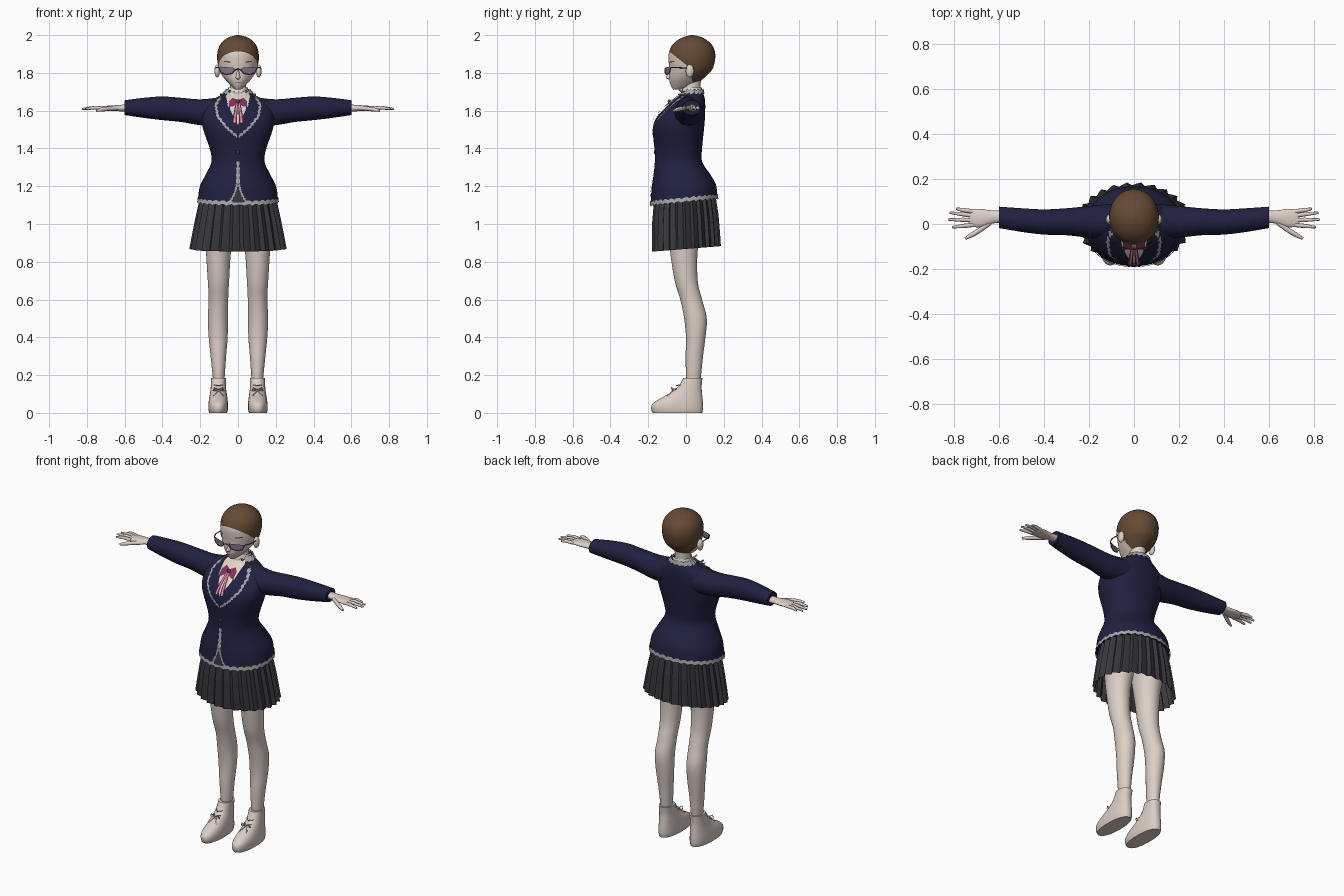
import bpy, bmesh, math
from mathutils import Vector
from mathutils.bvhtree import BVHTree

if "Cube" in bpy.data.objects:
    bpy.data.objects.remove(bpy.data.objects["Cube"])


def material(name, *rgb):
    m = bpy.data.materials.new(name)
    m.use_nodes = True
    m.diffuse_color = (*rgb, 1)
    m.node_tree.nodes["Principled BSDF"].inputs["Base Color"].default_value = (*rgb, 1)
    return m


SKIN = material("skin", .72, .63, .57)
SHOE = material("shoe_beige", .70, .61, .55)
HAIR = material("brown_hair", .13, .068, .035)
NAVY = material("navy", .014, .015, .05)
GREY = material("charcoal", .038, .038, .046)
TRIM = material("trim_grey", .38, .38, .42)
CREAM = material("cream_shirt", .74, .66, .58)
PLUM = material("plum", .22, .03, .10)
PINK = material("pale_pink", .62, .36, .42)
LENS = material("lens_mauve", .20, .18, .23)


def finish(name, bm, mat, mirror=False, smooth=True):
    bmesh.ops.recalc_face_normals(bm, faces=bm.faces)
    me = bpy.data.meshes.new(name)
    bm.to_mesh(me)
    bm.free()
    me.materials.append(mat)
    ob = bpy.data.objects.new(name, me)
    bpy.context.collection.objects.link(ob)
    me.polygons.foreach_set("use_smooth", [smooth] * len(me.polygons))
    if smooth:
        me.set_sharp_from_angle(angle=math.radians(50))
    if mirror:
        ob.modifiers.new("mirror", "MIRROR")
    return ob


def sym(z, half, *rest):
    return (z, -half, half, *rest)


def spline_rows(rows, steps):
    """Catmull-Rom blend between section rows."""
    rows = [tuple(r) + (0,) * (6 - len(r)) for r in rows]
    out = []
    for i in range(len(rows) - 1):
        p = [rows[max(i - 1, 0)], rows[i], rows[i + 1], rows[min(i + 2, len(rows) - 1)]]
        for k in range(steps):
            t = k / steps
            out.append([b + .5 * t * (c - a + t * (2 * a - 5 * b + 4 * c - d + t * (3 * (b - c) + d - a)))
                        for a, b, c, d in zip(*p)])
    return out + [rows[-1]]


def loft(name, rows, mat, along_x=False, sides=32, steps=4, square=1.0, pleat=0, wave=0,
         caps=True, mirror=False, smooth=True):
    """Rows are (position, u_min, u_max, v_min, v_max, tilt)."""
    bm = bmesh.new()
    rings = []
    for t, u0, u1, v0, v1, tilt in spline_rows(rows, steps):
        ring = []
        for i in range(sides):
            a = math.tau * i / sides
            c, s = math.cos(a), math.sin(a)
            k = 1 - pleat * (i % 3) / 2
            u = (u0 + u1) / 2 + (u1 - u0) / 2 * k * math.copysign(abs(c) ** square, c)
            v = (v0 + v1) / 2 + (v1 - v0) / 2 * k * math.copysign(abs(s) ** square, s)
            w = t + tilt * v + wave * math.sin(i * 2.1)
            ring.append(bm.verts.new((w, u, v) if along_x else (u, v, w)))
        rings.append(ring)
    for a, b in zip(rings, rings[1:]):
        for i in range(sides):
            j = (i + 1) % sides
            bm.faces.new((a[i], a[j], b[j], b[i]))
    if caps:
        bm.faces.new(rings[0])
        bm.faces.new(rings[-1])
    return finish(name, bm, mat, mirror, smooth)


def tube(name, paths, radius, mat, mirror=False, taper=1.0):
    cu = bpy.data.curves.new(name, "CURVE")
    cu.dimensions = "3D"
    cu.bevel_depth, cu.bevel_resolution, cu.use_fill_caps = radius, 2, True
    for path in paths:
        sp = cu.splines.new("POLY")
        sp.points.add(len(path) - 1)
        for p, co in zip(sp.points, path):
            p.co = (*co, 1)
        sp.points[-1].radius = taper
    tmp = bpy.data.objects.new(name, cu)
    bm = bmesh.new()
    bm.from_mesh(tmp.to_mesh())
    bpy.data.objects.remove(tmp)
    return finish(name, bm, mat, mirror)


def front_of(ob):
    """Returns the front depth of a surface at (x, z)."""
    me = ob.data
    tree = BVHTree.FromPolygons([v.co for v in me.vertices], [p.vertices for p in me.polygons])

    def depth(x, z):
        hit = tree.ray_cast(Vector((x, -1, z)), Vector((0, 1, 0)))[0]
        return (hit or tree.find_nearest(Vector((x, -.05, z)))[0]).y
    return depth


def resample(path, n):
    pts = [Vector(p) for p in path]
    return [a.lerp(b, k / n) for a, b in zip(pts, pts[1:]) for k in range(n)] + [pts[-1]]


def plate(name, edge_a, edge_b, mat, depth, lift=.004, n=6, across=4, mirror=False):
    """Thin sheet between two (x, z) lines, laid on a surface."""
    bm = bmesh.new()
    grid = []
    for a, b in zip(resample(edge_a, n), resample(edge_b, n)):
        pts = [a.lerp(b, k / across) for k in range(across + 1)]
        grid.append([bm.verts.new((p.x, depth(p.x, p.y) - lift, p.y)) for p in pts])
    for r, s in zip(grid, grid[1:]):
        for k in range(across):
            bm.faces.new((r[k], r[k + 1], s[k + 1], s[k]))
    bmesh.ops.remove_doubles(bm, verts=bm.verts, dist=1e-5)
    return finish(name, bm, mat, mirror)


def lace_trim(name, path, width, depth):
    """Ragged ribbon following a path on a surface."""
    pts = resample(path, 10)
    left, right = [], []
    for i, p in enumerate(pts):
        d = (pts[min(i + 1, len(pts) - 1)] - pts[max(i - 1, 0)]).normalized()
        side = Vector((-d.y, d.x)) * width
        left.append(p + side * (1 + .6 * math.sin(2.4 * i)))
        right.append(p - side * (1 + .6 * math.sin(1.7 * i)))
    plate(name, left, right, TRIM, depth, n=1, across=2, mirror=True)


def ball(name, mat, loc, size, mirror=False):
    bm = bmesh.new()
    bmesh.ops.create_uvsphere(bm, u_segments=16, v_segments=10, radius=1)
    bmesh.ops.scale(bm, vec=size, verts=bm.verts)
    bmesh.ops.translate(bm, vec=loc, verts=bm.verts)
    return finish(name, bm, mat, mirror)


# Head, with the hair cut in along two planes
head = loft("head", [sym(1.712, .014, -.068, -.02), sym(1.73, .036, -.079, .04), sym(1.76, .064, -.088, .08),
                     sym(1.79, .086, -.089, .115), sym(1.82, .1, -.088, .14), sym(1.86, .109, -.092, .152),
                     sym(1.90, .11, -.092, .155), sym(1.94, .1, -.078, .143), sym(1.97, .077, -.05, .115),
                     sym(1.99, .045, -.013, .08), sym(2.0, .006, .025, .04)], SKIN, sides=40)
head.data.materials.append(HAIR)
brow_line = (Vector((0, .01, 1.835)), Vector((0, .62, .78)))
nape_line = (Vector((0, .01, 1.835)), Vector((0, .96, .29)))
bm = bmesh.new()
bm.from_mesh(head.data)
for co, no in (brow_line, nape_line):
    bmesh.ops.bisect_plane(bm, geom=bm.verts[:] + bm.edges[:] + bm.faces[:], plane_co=co, plane_no=no)
for f in bm.faces:
    c = f.calc_center_median()
    f.material_index = int(any((c - co).dot(no) > 0 for co, no in (brow_line, nape_line)) and c.z > 1.735)
bm.to_mesh(head.data)
bm.free()
face = front_of(head)
loft("nose", [sym(1.764, .004, -.09, -.07), sym(1.774, .012, -.107, -.07), sym(1.79, .009, -.1, -.07),
              sym(1.825, .004, -.087, -.07)], SKIN, sides=12)
ball("ears", SKIN, (.11, .02, 1.81), (.015, .022, .034), True)
plate("eyebrows", [(.04, 1.861), (.075, 1.864)], [(.04, 1.853), (.075, 1.859)], HAIR, face, .002, mirror=True)
plate("mouth", [(-.016, 1.749), (.016, 1.749)], [(-.016, 1.746), (.016, 1.746)], PLUM, face, .002)
loft("neck", [sym(1.64, .05, -.02, .08), sym(1.70, .044, -.015, .075), sym(1.77, .044, -.02, .08)], SKIN)

# Glasses
def lens_depth(x, z):
    return -.112 + 3 * x * x


low_edge = [(.018, 1.815), (.03, 1.798), (.06, 1.791), (.09, 1.8), (.102, 1.828)]
plate("lenses", [(.018, 1.826), (.03, 1.829), (.06, 1.83), (.09, 1.83), (.102, 1.829)], low_edge, LENS,
      lens_depth, 0, mirror=True)
tube("glasses_frame", [[(x, lens_depth(x, z), z) for x, z in [(0, 1.82)] + low_edge]
                       + [(.115, -.05, 1.828), (.117, .03, 1.825)]], .003, PLUM, True)

# Jacket
jacket = loft("jacket", [sym(1.13, .212, -.187, .167, .1), sym(1.2, .202, -.182, .158, .06),
                         sym(1.26, .172, -.172, .13), sym(1.33, .14, -.165, .085), sym(1.4, .15, -.167, .085),
                         sym(1.5, .184, -.176, .095), sym(1.56, .192, -.158, .1), sym(1.62, .18, -.105, .102),
                         sym(1.66, .13, -.062, .1), sym(1.69, .075, -.025, .092), sym(1.705, .058, -.012, .088)],
              NAVY, sides=48, square=.92)
chest = front_of(jacket)
loft("sleeves", [(.1, -.06, .09, 1.52, 1.67), (.2, -.06, .08, 1.523, 1.66), (.3, -.05, .07, 1.54, 1.668),
                 (.4, -.047, .065, 1.55, 1.675), (.5, -.035, .07, 1.562, 1.668), (.6, -.018, .077, 1.577, 1.655)],
     NAVY, along_x=True, mirror=True)
loft("hem_trim", [sym(1.118, .216, -.191, .171, .1), sym(1.14, .213, -.189, .169, .1)], TRIM, sides=96,
     steps=1, square=.92, wave=.005, caps=False)
loft("neck_trim", [sym(1.69, .083, -.03, .098), sym(1.712, .064, -.008, .093)], TRIM, sides=48, steps=1,
     wave=.004, caps=False)
plate("front_gap", [(0, 1.2), (-.012, 1.17), (-.03, 1.115)], [(0, 1.2), (.012, 1.17), (.03, 1.115)], GREY, chest, .005)
lace_trim("lapel_trim", [(.085, 1.69), (.118, 1.63), (.108, 1.57), (.06, 1.51), (.004, 1.462)], .006, chest)
lace_trim("opening_trim", [(.002, 1.33), (.005, 1.21), (.016, 1.165), (.04, 1.12)], .005, chest)
ball("button", GREY, (0, chest(0, 1.38), 1.38), (.01, .005, .01))

# Shirt front, collar and ribbon
plate("shirt_front", [(-.055, 1.695), (-.04, 1.6), (0, 1.525)], [(.055, 1.695), (.04, 1.6), (0, 1.525)], CREAM, chest, .003)
plate("shirt_collar", [(.012, 1.68), (.03, 1.645), (.052, 1.615)], [(.045, 1.712), (.064, 1.68), (.052, 1.615)],
      CREAM, chest, .008, mirror=True)
loft("collar_band", [sym(1.69, .06, -.025, .09), sym(1.722, .052, -.018, .083)], CREAM, steps=1, caps=False)
plate("ribbon_loops", [(0, 1.655), (.03, 1.668), (.048, 1.65)], [(0, 1.638), (.03, 1.622), (.048, 1.62)],
      PLUM, chest, .012, mirror=True)
plate("ribbon_tails", [(.0, 1.645), (.004, 1.58), (.006, 1.528)], [(.012, 1.645), (.024, 1.58), (.032, 1.54)],
      PLUM, chest, .012, mirror=True)
plate("ribbon_stripes", [(.004, 1.64), (.011, 1.58), (.015, 1.535)], [(.008, 1.64), (.017, 1.58), (.023, 1.538)],
      PINK, chest, .015, mirror=True)
ball("ribbon_knot", PLUM, (0, chest(0, 1.647) - .012, 1.647), (.011, .008, .012))

# Pleated skirt
loft("skirt", [sym(.868, .258, -.182, .186, .08), sym(1.03, .226, -.18, .174, .08), sym(1.18, .192, -.165, .15, .08)],
     GREY, sides=78, steps=2, pleat=.075, caps=False, smooth=False)

# Hands
loft("palms", [(.58, .005, .06, 1.592, 1.635), (.63, .002, .06, 1.597, 1.63), (.68, -.014, .067, 1.6, 1.627),
               (.72, -.012, .067, 1.603, 1.623), (.735, -.005, .062, 1.606, 1.619)], SKIN, along_x=True,
     sides=20, mirror=True)
finger_tips = [(.056, .79, .068), (.037, .819, .05), (.017, .826, .02), (-.004, .808, -.014)]
tube("fingers", [[(.715, y, 1.613), (.76, (y + tip_y) / 2, 1.616), (tip_x, tip_y, 1.609)]
                 for y, tip_x, tip_y in finger_tips], .0095, SKIN, True, .55)
tube("thumbs", [[(.64, .005, 1.612), (.69, -.03, 1.61), (.72, -.048, 1.606), (.75, -.064, 1.6)]], .011, SKIN, True, .55)

# Legs and ankle boots
loft("legs", [(.15, .075, .13, .005, .075), (.2, .07, .135, 0, .08), (.3, .063, .145, -.002, .09),
              (.4, .055, .155, 0, .103), (.5, .053, .16, -.01, .11), (.6, .052, .155, -.03, .085),
              (.7, .047, .16, -.06, .062), (.86, .037, .17, -.085, .062), (1.0, .015, .18, -.1, .09),
              (1.08, .01, .18, -.1, .1)], SKIN, mirror=True)
loft("boots", [(0, .058, .153, -.176, .086), (.02, .053, .157, -.184, .09), (.045, .053, .157, -.18, .09),
               (.07, .055, .154, -.148, .088), (.105, .06, .148, -.085, .085), (.14, .064, .144, -.04, .083),
               (.185, .063, .142, -.014, .087)], SHOE, square=.88, mirror=True)
bow = [(.103, -.068, .12)]
tube("boot_laces", [bow + [(.103 + s * .022, -.078, .135), (.103 + s * .03, -.072, .118)] + bow for s in (-1, 1)]
     + [bow + [(.103 + s * .018, -.088, .1), (.103 + s * .024, -.1, .09)] for s in (-1, 1)]
     + [[(.08, -.03 - k * .022, .148 - k * .02), (.103, -.05 - k * .024, .145 - k * .02),
         (.126, -.03 - k * .022, .148 - k * .02)] for k in range(2)], .003, SHOE, True)
